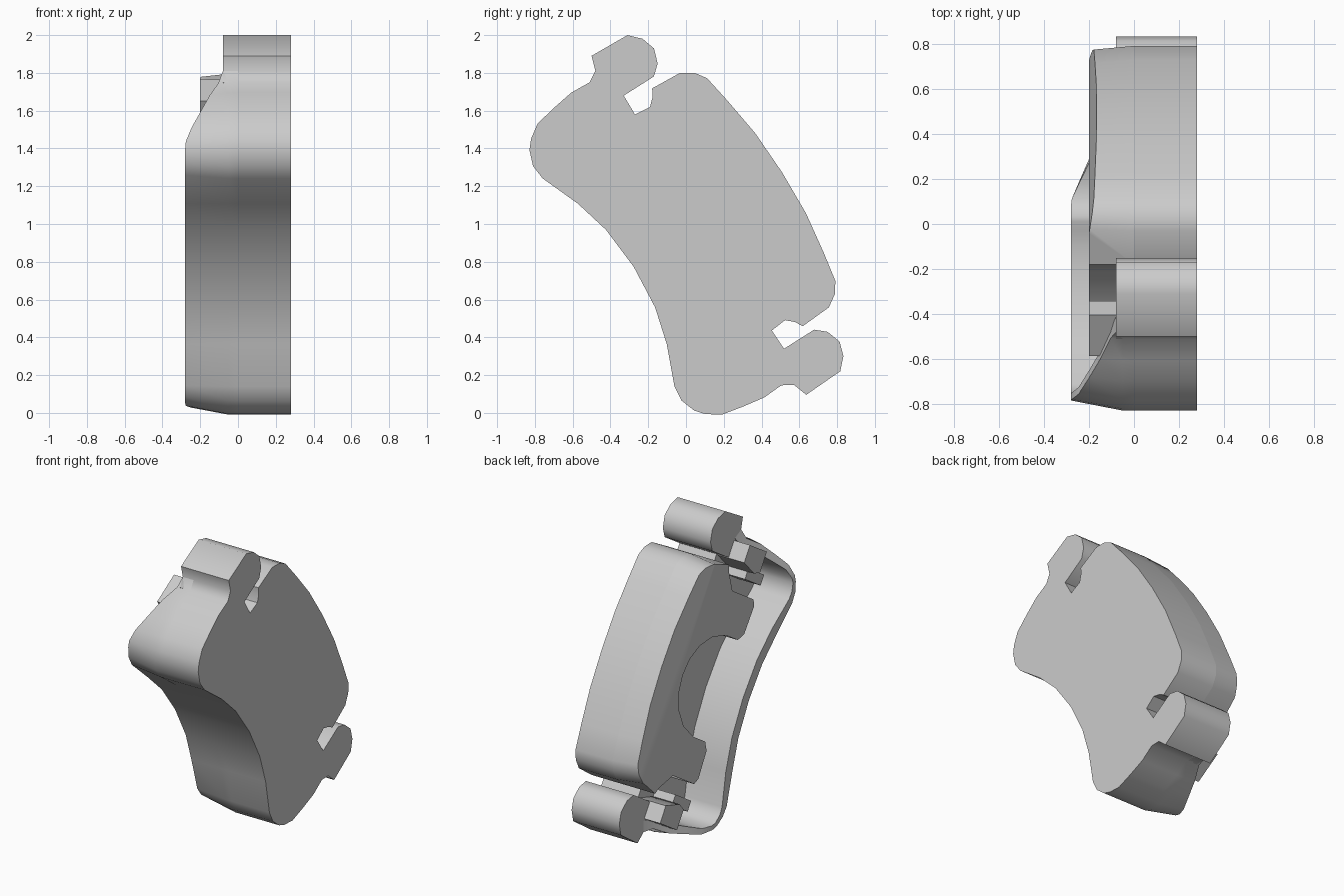
import bpy, bmesh, math
from mathutils import Vector

if "Cube" in bpy.data.objects:
    bpy.data.objects.remove(bpy.data.objects["Cube"])

# Local frame: u runs along the arch, v points radially outward, x is depth
CENTRE = Vector((0, 0.19, 1.07))
T = Vector((0, 0.535, -0.845))
R = Vector((0, 0.845, 0.535))
BACK = 0.28      # flat outer face
FLOOR = 0.0      # pocket floor


def place(u, v, x):
    return CENTRE + T * u + R * v + Vector((x, 0, 0))


def finish(name, bm):
    bmesh.ops.remove_doubles(bm, verts=bm.verts, dist=1e-4)
    bmesh.ops.recalc_face_normals(bm, faces=bm.faces)
    mesh = bpy.data.meshes.new(name)
    bm.to_mesh(mesh)
    bm.free()
    ob = bpy.data.objects.new(name, mesh)
    bpy.context.collection.objects.link(ob)
    bpy.ops.object.select_all(action='DESELECT')
    ob.select_set(True)
    bpy.context.view_layer.objects.active = ob
    bpy.ops.object.shade_smooth_by_angle(angle=math.radians(44))
    return ob


def prism(points, x0, x1):
    bm = bmesh.new()
    low = [bm.verts.new(place(u, v, x0)) for u, v in points]
    high = [bm.verts.new(place(u, v, x1)) for u, v in points]
    bm.faces.new(low)
    bm.faces.new(high)
    for i in range(len(points)):
        j = (i + 1) % len(points)
        bm.faces.new((low[i], low[j], high[j], high[i]))
    return bm


def mirrored(half):
    """Close a half outline across u = 0."""
    return half + [(-u, v) for u, v in reversed(half) if u > 1e-4]


# Half outline pieces, from the outer arch round to the inner arch
outer = [(0, .378), (.25, .369), (.475, .337), (.635, .309), (.692, .27),
         (.735, .205), (.745, .035), (.705, .012), (.668, -.027)]
lug = [(.793, -.113), (.793, .076), (.841, .13), (.919, .156), (.994, .132),
       (1.053, .075), (1.062, -.144), (.984, -.17), (.949, -.228)]
inner = [(.955, -.339), (.936, -.458), (.912, -.577), (.862, -.65), (.816, -.689),
         (.735, -.718), (.652, -.71), (.44, -.624), (.242, -.572), (0, -.553)]

# Back plate with the full silhouette
finish("back_plate", prism(mirrored(outer + [(.677, -.116)] + lug + inner), FLOOR, BACK))

# Raised bridge with two ears and a round piston recess, drafted and sloped outside
recess = [(.6, -.1), (.6, -.37), (.56, -.4), (.38, -.39), (.33, -.34), (.33, -.19),
          (.29, -.04), (.21, .07), (.11, .135), (0, .155)]
bm = prism(mirrored(outer + recess), -.2, FLOOR)
for vert in bm.verts:
    if vert.co.x < -.1 and (vert.co - CENTRE).dot(R) > .17:
        vert.co -= (vert.co - CENTRE) * .03
        vert.co.x = -.2
cut = bmesh.ops.bisect_plane(bm, geom=bm.verts[:] + bm.edges[:] + bm.faces[:],
                             plane_co=place(0, .18, -.2),
                             plane_no=R * .18 - Vector((1, 0, 0)), clear_outer=True)
bmesh.ops.holes_fill(bm, edges=[e for e in bm.edges if e.is_boundary])
finish("bridge", bm)

# Thin rim wall round the inner arch, falling away towards the lugs
path = lug[-2:] + inner
path = path + [(-u, v) for u, v in reversed(path[:-1])]
bm = bmesh.new()
rings = []
for i, (u, v) in enumerate(path):
    a = Vector(path[max(i - 1, 0)])
    b = Vector(path[min(i + 1, len(path) - 1)])
    d = (b - a).normalized()
    n = Vector((d.y, -d.x))
    if n.dot(Vector((0, -.25)) - Vector((u, v))) < 0:
        n = -n
    iu, iv = Vector((u, v)) + n * .075
    fall = min(max((v + .66) / .49, 0), 1) if abs(u) > .7 else 0
    top = -.28 + .2 * fall
    k = .045 * (1 - fall) * min(max((abs(u) - .5) / .3, 0), 1)
    tu, tv = Vector((u, v)) + n * k
    rings.append([bm.verts.new(place(*p)) for p in (
        (u, v, FLOOR), (u, v, -.05), (tu, tv, top), (iu, iv, top), (iu, iv, FLOOR))])
for r, s in zip(rings, rings[1:]):
    for j in range(5):
        k = (j + 1) % 5
        bm.faces.new((r[j], r[k], s[k], s[j]))
bm.faces.new(rings[0])
bm.faces.new(rings[-1])
finish("rim_wall", bm)

# Lugs, pad abutments and small tabs at both ends
for side, label in ((-1, "upper"), (1, "lower")):
    def flip(pts):
        return [(u * side, v) for u, v in pts]
    finish(label + "_lug", prism(flip(lug + [(.8, -.25)]), -.08, FLOOR))
    finish(label + "_abutment",
           prism(flip([(.905, -.345), (.905, -.13), (.79, -.13), (.75, -.28),
                       (.77, -.345)]), -.2, FLOOR))
    finish(label + "_tab",
           prism(flip([(.77, -.28), (.77, -.48), (.70, -.48), (.70, -.28)]), -.15, FLOOR))
